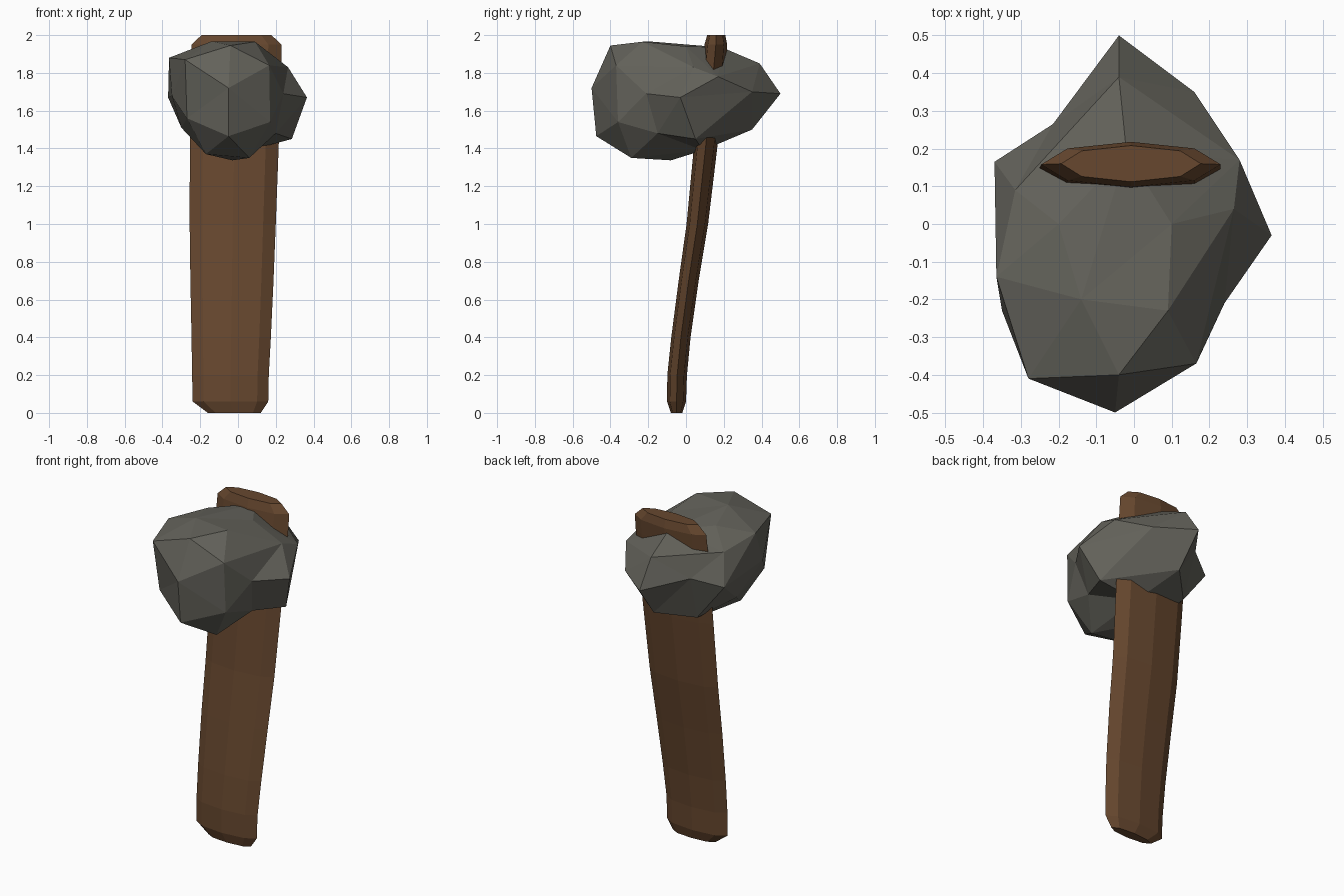
import bpy, bmesh, math
from mathutils import Vector


def material(name, rgb):
    m = bpy.data.materials.new(name)
    m.diffuse_color = (*rgb, 1)
    return m


def finish(bm, name, mat):
    bmesh.ops.recalc_face_normals(bm, faces=bm.faces)
    me = bpy.data.meshes.new(name)
    bm.to_mesh(me)
    bm.free()
    me.materials.append(mat)
    ob = bpy.data.objects.new(name, me)
    bpy.context.collection.objects.link(ob)
    return ob


wood = material("brown wood", (0.135, 0.064, 0.028))
stone = material("grey stone", (0.125, 0.122, 0.103))

# Handle: flattened octagon lofted along a gentle backward bend
# each ring: z, centre x, centre y, half width, half depth
rings = [
    (0.00, -0.02, -0.050, 0.140, 0.030),
    (0.06, -0.04, -0.050, 0.200, 0.050),
    (0.20, -0.04, -0.047, 0.203, 0.052),
    (0.40, -0.036, -0.027, 0.210, 0.051),
    (0.70, -0.032, 0.014, 0.220, 0.053),
    (1.00, -0.028, 0.060, 0.228, 0.057),
    (1.40, -0.020, 0.103, 0.235, 0.062),
    (1.86, -0.010, 0.150, 0.240, 0.062),
    (1.95, -0.008, 0.158, 0.238, 0.060),
    (2.00, -0.008, 0.160, 0.185, 0.048),
]
bm = bmesh.new()
loops = []
for z, cx, cy, rx, ry in rings:
    loops.append([bm.verts.new((cx + rx * math.cos(i * math.pi / 4),
                                cy + ry * math.sin(i * math.pi / 4), z))
                  for i in range(8)])
for a, b in zip(loops, loops[1:]):
    for i in range(8):
        j = (i + 1) % 8
        bm.faces.new((a[i], a[j], b[j], b[i]))
bm.faces.new(loops[0])
bm.faces.new(loops[-1])
finish(bm, "handle", wood)

# Stone head: corners of the chipped rock, triangulated around its centre
corners = [
    # front
    (-0.05, -0.50, 1.72), (-0.05, -0.475, 1.465), (-0.28, -0.41, 1.87),
    (0.165, -0.37, 1.84), (-0.04, -0.40, 1.945), (0.17, -0.36, 1.54),
    (-0.27, -0.36, 1.56),
    # top
    (0.09, -0.23, 1.965), (-0.14, -0.20, 1.967), (0.10, 0.00, 1.94),
    (-0.20, 0.00, 1.935), (-0.02, 0.19, 1.935), (-0.04, 0.39, 1.85),
    # right side
    (0.365, -0.03, 1.67), (0.24, -0.21, 1.69), (0.265, 0.04, 1.83),
    (0.28, 0.17, 1.78), (0.285, 0.05, 1.45), (0.20, -0.15, 1.48),
    # left side
    (-0.365, -0.14, 1.88), (-0.37, 0.165, 1.67), (-0.315, 0.09, 1.84),
    (-0.35, -0.23, 1.68), (-0.30, -0.05, 1.51),
    # back
    (-0.04, 0.50, 1.69), (0.16, 0.35, 1.70), (-0.215, 0.265, 1.72),
    (-0.03, 0.35, 1.50),
    # underside
    (-0.03, -0.08, 1.337), (-0.17, -0.28, 1.37), (0.06, -0.29, 1.35),
    (0.06, 0.09, 1.39), (-0.20, 0.18, 1.45),
]
centre = Vector((-0.03, 0, 1.66))
radii = Vector((0.35, 0.5, 0.31))
bm = bmesh.new()
place = {}
for c in corners:
    d = Vector(c) - centre
    v = bm.verts.new(Vector([d[k] / radii[k] for k in range(3)]).normalized())
    place[v] = Vector(c)
bmesh.ops.convex_hull(bm, input=list(bm.verts))
for v in bm.verts:
    v.co = place[v]
finish(bm, "stone_head", stone)
